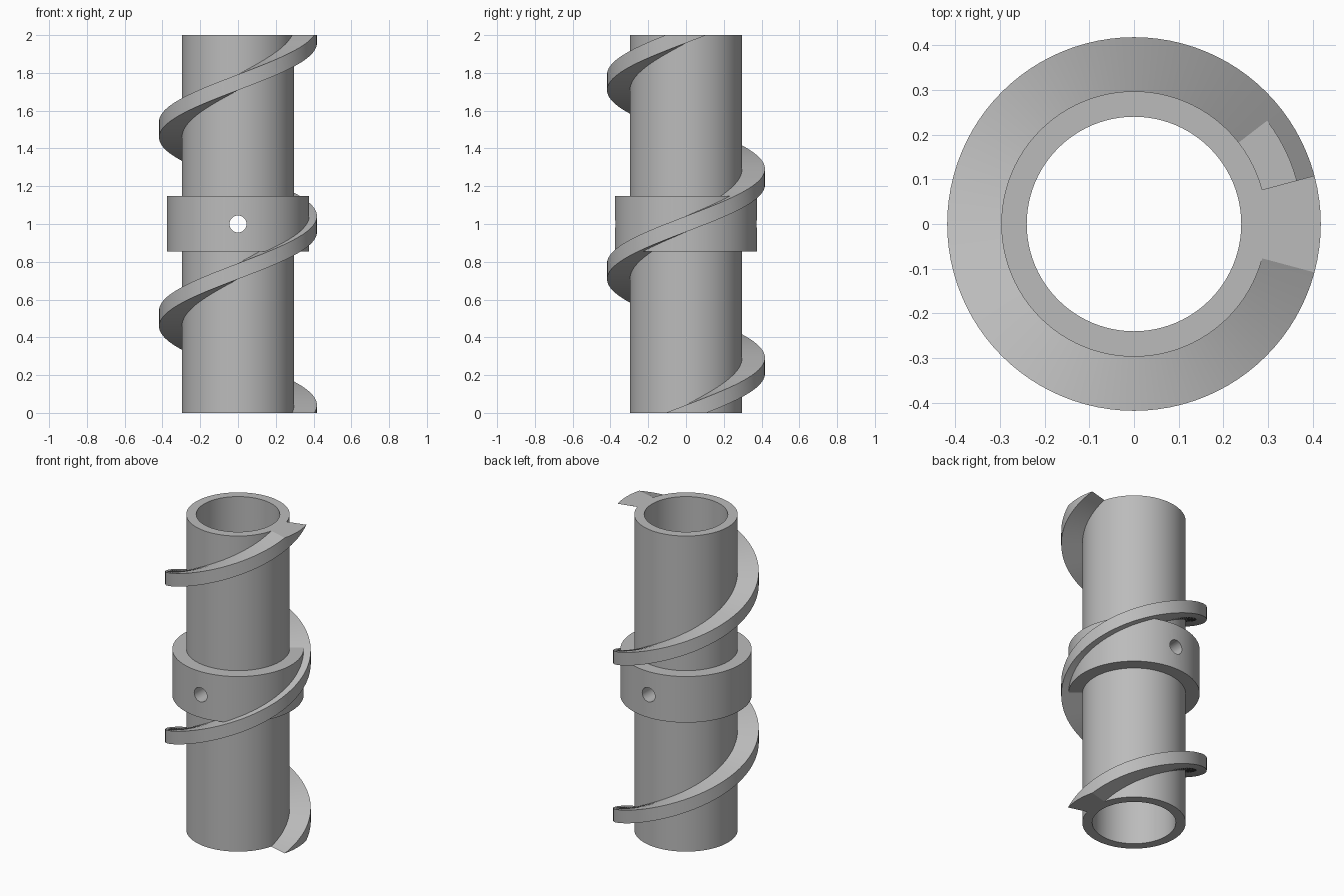
import bpy, bmesh, math
from mathutils import Matrix

cube = bpy.data.objects.get("Cube")
if cube:
    bpy.data.objects.remove(cube, do_unlink=True)

HEIGHT = 2.0
BORE, TUBE, COLLAR, FIN = 0.24, 0.297, 0.377, 0.418
COLLAR_LOW, COLLAR_HIGH = 0.855, 1.147
HALF_FIN = 1 / 24           # half of the fin's vertical thickness
SEGMENTS = 96

grey = bpy.data.materials.new("plain grey")
grey.use_nodes = True
colour = (0.5, 0.5, 0.5, 1)
grey.diffuse_color = colour
grey.node_tree.nodes["Principled BSDF"].inputs["Base Color"].default_value = colour


def make_object(name, bm):
    bmesh.ops.recalc_face_normals(bm, faces=bm.faces)
    mesh = bpy.data.meshes.new(name)
    bm.to_mesh(mesh)
    bm.free()
    mesh.materials.append(grey)
    obj = bpy.data.objects.new(name, mesh)
    bpy.context.collection.objects.link(obj)
    return obj


def activate(obj):
    bpy.ops.object.select_all(action='DESELECT')
    obj.select_set(True)
    bpy.context.view_layer.objects.active = obj


def skin(bm, sections, closed=False):
    """Join matching closed cross-sections with quads."""
    following = sections[1:] + (sections[:1] if closed else [])
    for a, b in zip(sections, following):
        for i in range(len(a)):
            j = (i + 1) % len(a)
            bm.faces.new((a[i], a[j], b[j], b[i]))


def section(bm, profile, angle):
    c, s = math.cos(angle), math.sin(angle)
    return [bm.verts.new((r * c, r * s, z)) for r, z in profile]


# Hollow tube with its raised collar, turned from one profile
profile = [(BORE, 0), (TUBE, 0), (TUBE, COLLAR_LOW), (COLLAR, COLLAR_LOW),
           (COLLAR, COLLAR_HIGH), (TUBE, COLLAR_HIGH), (TUBE, HEIGHT), (BORE, HEIGHT)]
bm = bmesh.new()
skin(bm, [section(bm, profile, math.tau * i / SEGMENTS) for i in range(SEGMENTS)], True)
tube = make_object("tube_with_collar", bm)

# Pin hole drilled front to back through the collar
bm = bmesh.new()
bmesh.ops.create_cone(bm, cap_ends=True, segments=32, radius1=0.045, radius2=0.045,
                      depth=1, matrix=Matrix.Translation((0, 0, 1)) @ Matrix.Rotation(math.pi / 2, 4, 'X'))
cutter = make_object("pin_hole_cutter", bm)
cutter.hide_render = True
drill = tube.modifiers.new("pin_hole", 'BOOLEAN')
drill.operation = 'DIFFERENCE'
drill.solver = 'EXACT'
drill.object = cutter
activate(tube)
bpy.ops.object.modifier_apply(modifier=drill.name)
bpy.data.objects.remove(cutter, do_unlink=True)

# Two-turn screw fin, one unit of pitch, trimmed flat at both ends of the tube
bm = bmesh.new()
sections = []
steps = round((HEIGHT + 2 * HALF_FIN) * SEGMENTS)
for i in range(steps + 1):
    z = i / SEGMENTS - HALF_FIN
    low, high = max(0, z - HALF_FIN), min(HEIGHT, z + HALF_FIN)
    root = TUBE - 0.02
    sections.append(section(bm, [(root, low), (FIN, low), (FIN, high), (root, high)], math.tau * z))
skin(bm, sections)
bmesh.ops.remove_doubles(bm, verts=bm.verts, dist=1e-5)
fin = make_object("screw_fin", bm)

for obj in (tube, fin):
    activate(obj)
    bpy.ops.object.shade_smooth_by_angle(angle=math.radians(20))
